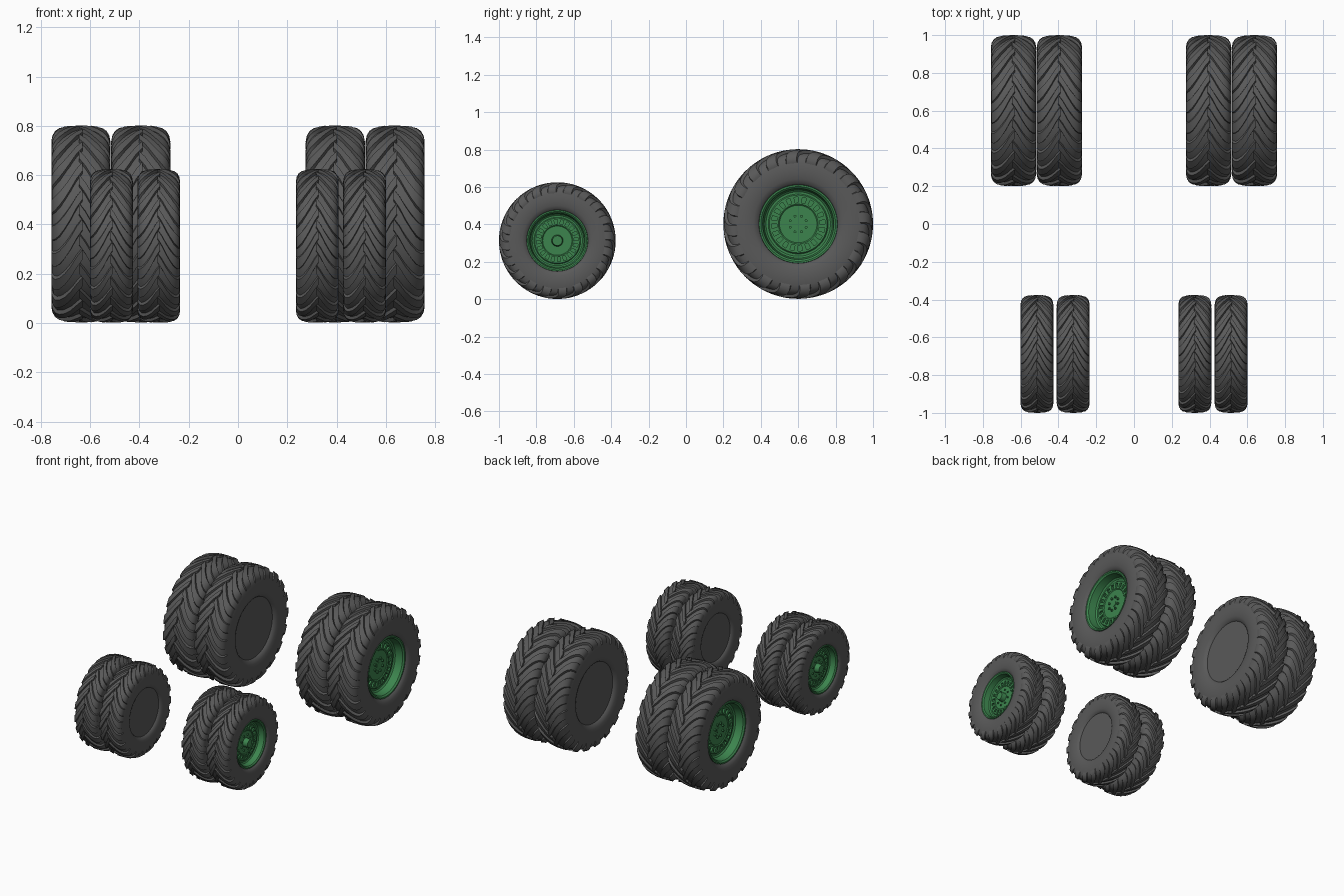
import bpy, bmesh, math
from math import cos, sin, pi

cube = bpy.data.objects.get("Cube")
if cube:
    bpy.data.objects.remove(cube, do_unlink=True)


def material(name, rgb, rough):
    m = bpy.data.materials.new(name)
    m.use_nodes = True
    m.diffuse_color = (*rgb, 1)
    bsdf = m.node_tree.nodes["Principled BSDF"]
    bsdf.inputs["Base Color"].default_value = (*rgb, 1)
    bsdf.inputs["Roughness"].default_value = rough
    return m


RUBBER = material("dark rubber", (0.1, 0.1, 0.1), 0.8)
GREEN = material("green paint", (0.045, 0.23, 0.075), 0.5)

# Profiles as (fraction of half width, fraction of radius)
SIDE = [(.3, .962), (.6, .948), (.8, .922), (.92, .875), (.97, .82), (1, .75),
        (1, .68), (.96, .6), (.89, .545), (.8, .525)]
CARCASS = SIDE[::-1] + [(0, .964)] + [(-x, r) for x, r in SIDE] + [(-.8, 0)]
RIM = [(.76, .525), (.86, .522), (.86, .5), (.78, .475), (.35, .455), (.28, .43),
       (.28, .4), (.34, .385), (.34, .36), (.34, .285), (.34, .265), (.3, .25), (.3, 0)]
SLOT_RING = 9
LUG_TOP = [(-.06, 1), (.15, 1), (.35, .998), (.55, .99), (.73, .974),
           (.87, .945), (.96, .9), (1, .84)]
LUG_BASE = [(-.06, .94), (.15, .94), (.35, .94), (.55, .935), (.7, .92),
            (.82, .89), (.9, .85), (.94, .79)]
LUGS = 20


def ring_point(x, r, a):
    return (x, r * cos(a), r * sin(a))


def lathe(bm, profile, w, r, seg):
    """Revolve a profile around the x axis; returns the face rows."""
    loops = []
    for px, pr in profile:
        if pr == 0:
            loops.append([bm.verts.new((px * w, 0, 0))] * seg)
        else:
            loops.append([bm.verts.new(ring_point(px * w, pr * r, 2 * pi * i / seg))
                          for i in range(seg)])
    rows = []
    for a, b in zip(loops, loops[1:]):
        row = []
        for i in range(seg):
            j = (i + 1) % seg
            corners = list(dict.fromkeys([a[i], a[j], b[j], b[i]]))
            row.append(bm.faces.new(corners))
        rows.append(row)
    return rows


def add_lug(bm, w, r, side, start):
    """One curved tread bar running from the centre line over the shoulder."""
    rows = []
    for (tx, tr), (bx, br) in zip(LUG_TOP, LUG_BASE):
        u = max(tx, 0)
        mid = start + .42 * (1 - (1 - u) ** 1.5)
        half = .055 + .025 * u
        rows.append([bm.verts.new(ring_point(side * x * w, q * r, mid + d))
                     for x, q, d in ((bx, br, -half - .025), (tx, tr, -half),
                                     (tx, tr, half), (bx, br, half + .025))])
    for a, b in zip(rows, rows[1:]):
        for i in range(3):
            bm.faces.new((a[i], a[i + 1], b[i + 1], b[i]))
    bm.faces.new(rows[0])
    bm.faces.new(rows[-1][::-1])


def finish(bm, name, mat, centre, mirror, angle=35):
    """Turn the mesh into a shaded object facing the chosen side."""
    for v in bm.verts:
        v.co.x *= mirror
    bmesh.ops.recalc_face_normals(bm, faces=bm.faces)
    mesh = bpy.data.meshes.new(name)
    bm.to_mesh(mesh)
    bm.free()
    mesh.materials.append(mat)
    ob = bpy.data.objects.new(name, mesh)
    ob.location = centre
    bpy.context.collection.objects.link(ob)
    bpy.ops.object.select_all(action='DESELECT')
    ob.select_set(True)
    bpy.context.view_layer.objects.active = ob
    bpy.ops.object.shade_smooth_by_angle(angle=math.radians(angle))
    return ob


def boss(bm, x, depth, r, y=0, z=0, seg=6, taper=1):
    """Short cylinder along x, for bolts and the hub cap."""
    rings = [[bm.verts.new((px, y + q * cos(2 * pi * i / seg), z + q * sin(2 * pi * i / seg)))
              for i in range(seg)] for px, q in ((x, r), (x + depth, r * taper))]
    bm.faces.new(rings[0])
    bm.faces.new(rings[1])
    for i in range(seg):
        j = (i + 1) % seg
        bm.faces.new((rings[0][i], rings[0][j], rings[1][j], rings[1][i]))


def wheel(label, centre, r, w, mirror, hub_cap):
    # Tyre body with closed inner side
    bm = bmesh.new()
    lathe(bm, CARCASS, w, r, 72)
    finish(bm, label + "_tyre", RUBBER, centre, mirror)

    # Tread bars, staggered half a pitch between the two sides
    bm = bmesh.new()
    pitch = 2 * pi / LUGS
    for i in range(LUGS):
        add_lug(bm, w, r, 1, i * pitch)
        add_lug(bm, w, r, -1, (i + .5) * pitch)
    finish(bm, label + "_tread", RUBBER, centre, mirror)

    # Dished rim with a ring of pressed slots
    bm = bmesh.new()
    rows = lathe(bm, RIM, w, r, 80)
    ring = rows[SLOT_RING - 1]
    slots = [ring[i] for i in range(80) if i % 4 < 2]
    pairs = [slots[i:i + 2] for i in range(0, len(slots), 2)]
    for pair in pairs:
        out = bmesh.ops.extrude_face_region(bm, geom=pair)
        moved = [g for g in out["geom"] if isinstance(g, bmesh.types.BMVert)]
        bmesh.ops.translate(bm, verts=moved, vec=(-.1 * w, 0, 0))
        bmesh.ops.delete(bm, geom=pair, context='FACES_ONLY')
    finish(bm, label + "_rim", GREEN, centre, mirror)

    # Wheel bolts and hub
    bm = bmesh.new()
    for i in range(8):
        a = 2 * pi * (i + .5) / 8
        q = (.17 if hub_cap else .115) * r
        boss(bm, .29 * w, .1 * w, .02 * r, q * cos(a), q * sin(a))
    if hub_cap:
        boss(bm, .29 * w, .4 * w, .1 * r, seg=24, taper=.85)
    else:
        boss(bm, .29 * w, .04 * w, .05 * r, seg=24)
    finish(bm, label + "_hub", GREEN, centre, mirror)


# Twin wheels on both sides of both axles
for side, s in (("left", 1), ("right", -1)):
    for place, rear_x, front_x in (("outer", .638, .514), ("inner", .395, .322)):
        wheel(f"rear_{side}_{place}", (s * rear_x, .6, .402), .4, .12, s, False)
        wheel(f"front_{side}_{place}", (s * front_x, -.688, .313), .312, .087, s, True)
